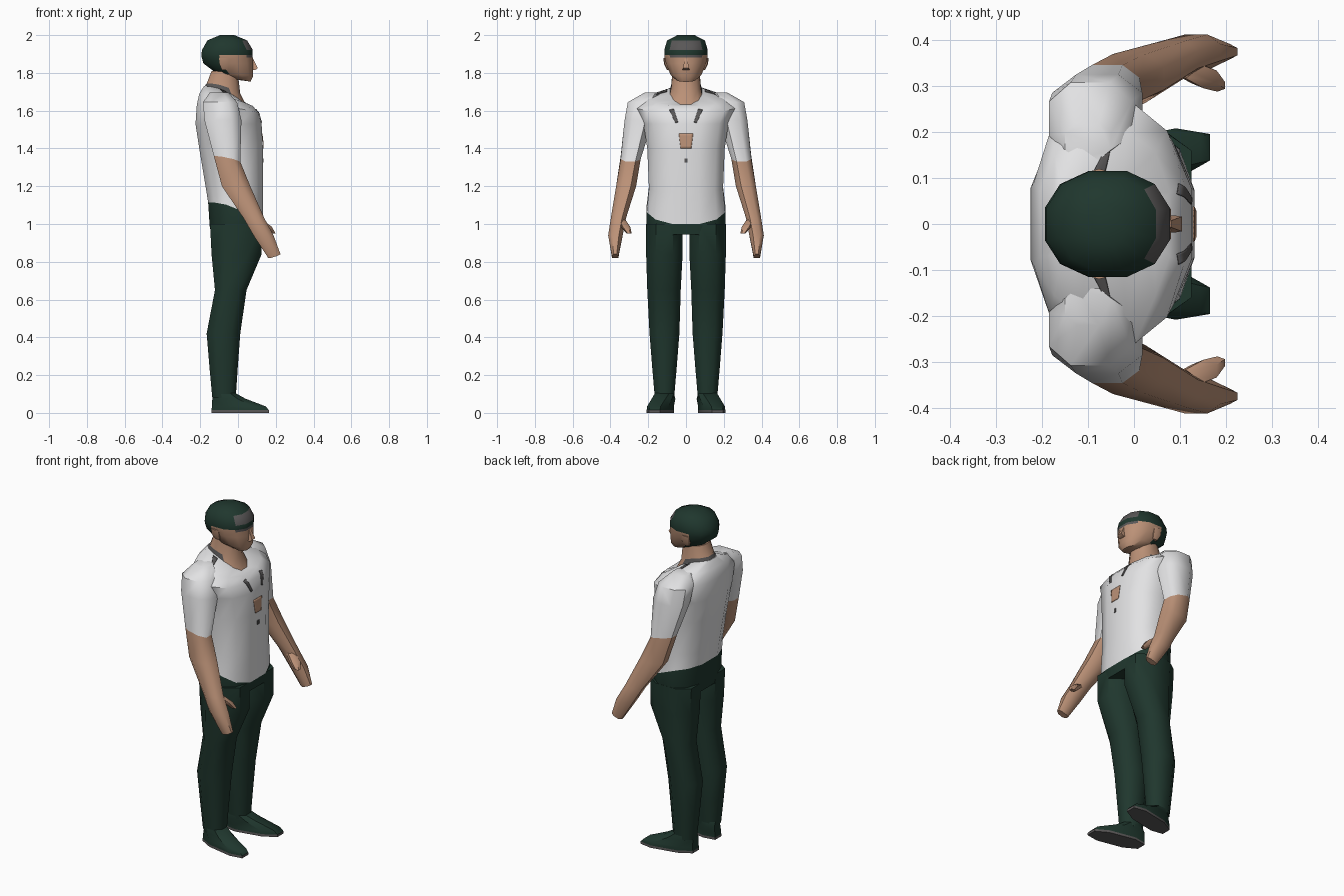
import bpy, bmesh, math
from mathutils import Vector
from mathutils.bvhtree import BVHTree


def material(name, rgb):
    m = bpy.data.materials.new(name)
    m.diffuse_color = (*rgb, 1)
    return m


WHITE = material("white cloth", (0.76, 0.76, 0.77))
GREEN = material("dark green cloth", (0.014, 0.038, 0.027))
SKIN = material("skin", (0.50, 0.285, 0.185))
GREY = material("dark grey trim", (0.10, 0.095, 0.095))


def finish(name, bm, mats, rule=None, mirror=False, angle=50):
    bmesh.ops.recalc_face_normals(bm, faces=bm.faces)
    for f in bm.faces:
        f.material_index = rule(f.calc_center_median()) if rule else 0
    me = bpy.data.meshes.new(name)
    bm.to_mesh(me)
    bm.free()
    ob = bpy.data.objects.new(name, me)
    bpy.context.collection.objects.link(ob)
    for m in mats:
        me.materials.append(m)
    if mirror:
        mod = ob.modifiers.new("mirror", 'MIRROR')
        mod.use_axis = (False, True, False)
        mod.use_mirror_merge = False
    for o in bpy.context.selected_objects:
        o.select_set(False)
    ob.select_set(True)
    bpy.context.view_layer.objects.active = ob
    bpy.ops.object.shade_smooth_by_angle(angle=math.radians(angle))
    return ob


def loft(rings, n=8, power=0.85, skew=None):
    """Closed loft through level rings (z, x0, x1, y0, y1, front drop)."""
    bm = bmesh.new()
    loops = []
    off = math.pi / n
    top = math.cos(off) ** power
    for z, x0, x1, y0, y1, *drop in rings:
        loop = []
        for i in range(n):
            a = off + 2 * math.pi * i / n
            c, s = math.cos(a), math.sin(a)
            u = math.copysign(abs(c) ** power, c) / top
            v = math.copysign(abs(s) ** power, s)
            v /= top if n % 4 == 0 else 1
            x = (x0 + x1) / 2 + u * (x1 - x0) / 2
            y = (y0 + y1) / 2 + v * (y1 - y0) / 2
            zz = z + (drop[0] if drop else 0) * ((u + 1) / 2) ** 2
            if skew:
                y += skew(x, zz)
            loop.append(bm.verts.new((x, y, zz)))
        loops.append(loop)
    for a, b in zip(loops, loops[1:]):
        for i in range(n):
            j = (i + 1) % n
            bm.faces.new((a[i], a[j], b[j], b[i]))
    bm.faces.new(loops[0])
    bm.faces.new(loops[-1])
    return bm


def centred(rows):
    return [(z, x0, x1, -w, w, d) for z, x0, x1, w, d in rows]


# Shirt: hem falls toward the front, neckline is scooped
shirt_bm = loft(centred([
    (1.115, -0.158, 0.132, 0.208, -0.115),
    (1.20, -0.172, 0.132, 0.196, -0.03),
    (1.40, -0.205, 0.132, 0.205, 0),
    (1.53, -0.225, 0.125, 0.225, 0),
    (1.63, -0.218, 0.108, 0.26, -0.04),
    (1.69, -0.205, 0.078, 0.20, -0.065),
    (1.73, -0.180, 0.045, 0.085, -0.10)]), 12, 0.8)
surface = BVHTree.FromBMesh(shirt_bm)
finish("shirt", shirt_bm, [WHITE])

# Hips of the trousers, meeting the hem
finish("trouser_hips", loft(centred([
    (0.945, -0.142, 0.125, 0.20, 0),
    (0.99, -0.150, 0.130, 0.21, 0),
    (1.115, -0.158, 0.132, 0.208, -0.115)]), 12, 0.8), [GREEN])

# Legs
finish("trouser_legs", loft([
    (1.00, -0.148, 0.125, 0.018, 0.211),
    (0.84, -0.140, 0.125, 0.018, 0.211),
    (0.65, -0.122, 0.045, 0.028, 0.205),
    (0.42, -0.166, 0.012, 0.035, 0.193),
    (0.23, -0.150, -0.002, 0.050, 0.178),
    (0.08, -0.136, -0.012, 0.063, 0.165)]), [GREEN], mirror=True)

# Shoes, turned slightly outward, with grey soles
finish("shoes", loft([
    (0.0, -0.140, 0.165, 0.066, 0.178),
    (0.014, -0.140, 0.165, 0.066, 0.178),
    (0.035, -0.138, 0.145, 0.066, 0.178),
    (0.075, -0.136, 0.040, 0.063, 0.170),
    (0.105, -0.135, -0.014, 0.064, 0.164)], 8, 0.75,
    lambda x, z: 0.2 * (x + 0.06) if z < 0.09 else 0),
    [GREEN, GREY], lambda c: int(c.z < 0.012), True, 40)

# Arms: white sleeve above, skin below
finish("arms", loft([
    (1.695, -0.150, -0.05, 0.14, 0.22),
    (1.645, -0.185, -0.005, 0.15, 0.308),
    (1.55, -0.178, 0.018, 0.175, 0.325),
    (1.36, -0.128, 0.012, 0.24, 0.346, -0.03),
    (1.20, -0.085, 0.065, 0.264, 0.37),
    (1.03, 0.030, 0.140, 0.318, 0.398),
    (0.94, 0.082, 0.188, 0.335, 0.412),
    (0.82, 0.160, 0.225, 0.358, 0.392, 0.02)]),
    [WHITE, SKIN], lambda c: int(c.z < 1.34), True)

# Thumbs
finish("thumbs", loft([
    (1.03, 0.075, 0.12, 0.325, 0.365),
    (0.985, 0.125, 0.18, 0.295, 0.345),
    (0.95, 0.165, 0.198, 0.288, 0.315)], 6), [SKIN], mirror=True)

# Neck with bare upper chest; the back of the collar is grey
finish("neck", loft(centred([
    (1.725, -0.180, 0.046, 0.085, -0.10),
    (1.745, -0.165, 0.012, 0.078, -0.055),
    (1.81, -0.140, 0.000, 0.072, -0.02)]), 12, 0.9),
    [SKIN, GREY], lambda c: int(c.x < -0.07 and c.z < 1.742))


# Head: hair cap, grey peak and eye band chosen by position
def head_colour(c):
    if c.x > 0.02 and 1.925 < c.z < 1.978:
        return 2
    if c.x > 0.055 and 1.88 < c.z < 1.897:
        return 2
    if c.z > 1.898 or (c.x < -0.085 and c.z > 1.80):
        return 1
    return 0


finish("head", loft(centred([
    (1.765, -0.020, 0.065, 0.050, -0.012),
    (1.795, -0.110, 0.080, 0.082, -0.012),
    (1.85, -0.183, 0.080, 0.106, 0),
    (1.882, -0.192, 0.078, 0.113, 0),
    (1.896, -0.194, 0.078, 0.115, 0),
    (1.922, -0.190, 0.078, 0.115, 0),
    (1.972, -0.162, 0.048, 0.100, 0),
    (2.0, -0.095, -0.02, 0.045, 0)]), 12, 0.9),
    [SKIN, GREEN, GREY], head_colour)

# Nose and ears
finish("nose", loft(centred([
    (1.815, 0.06, 0.092, 0.018, 0),
    (1.826, 0.06, 0.104, 0.016, 0),
    (1.875, 0.06, 0.08, 0.007, 0)]), 4, 1), [SKIN])
finish("ears", loft([
    (1.815, -0.085, -0.055, 0.08, 0.10),
    (1.845, -0.098, -0.048, 0.09, 0.116),
    (1.88, -0.100, -0.052, 0.09, 0.120)], 6), [SKIN], mirror=True)


def decal(name, quad, axis, mat, mirror=False, n=6):
    """Thin patch draped on the shirt; quad corners are seen along the axis."""
    bm = bmesh.new()
    a, b, c, d = [Vector(p) for p in quad]
    grid = []
    for i in range(n + 1):
        for j in range(n + 1):
            p = a.lerp(b, i / n).lerp(d.lerp(c, i / n), j / n)
            start = Vector((1, *p)) if axis == 'x' else Vector((*p, 3))
            ray = Vector((-1, 0, 0)) if axis == 'x' else Vector((0, 0, -1))
            hit, normal, _, _ = surface.ray_cast(start, ray)
            grid.append(bm.verts.new(hit - ray * 0.004))
    w = n + 1
    for i in range(n):
        for j in range(n):
            k = i * w + j
            bm.faces.new((grid[k], grid[k + w], grid[k + w + 1], grid[k + 1]))
    ob = finish(name, bm, [mat], mirror=mirror)
    ob.modifiers.new("thickness", 'SOLIDIFY').thickness = 0.003


# Painted details on the shirt
decal("chest_patch", [(-0.028, 1.40), (0.028, 1.40), (0.038, 1.48), (-0.038, 1.48)], 'x', SKIN)
decal("chest_marks", [(0.042, 1.54), (0.056, 1.535), (0.088, 1.605), (0.065, 1.61)], 'x', GREY, True)
decal("small_button", [(-0.008, 1.325), (0.008, 1.325), (0.008, 1.348), (-0.008, 1.348)], 'x', GREY)
decal("shoulder_marks", [(-0.095, 0.10), (-0.065, 0.10), (-0.048, 0.175), (-0.062, 0.165)], 'z', GREY, True)
